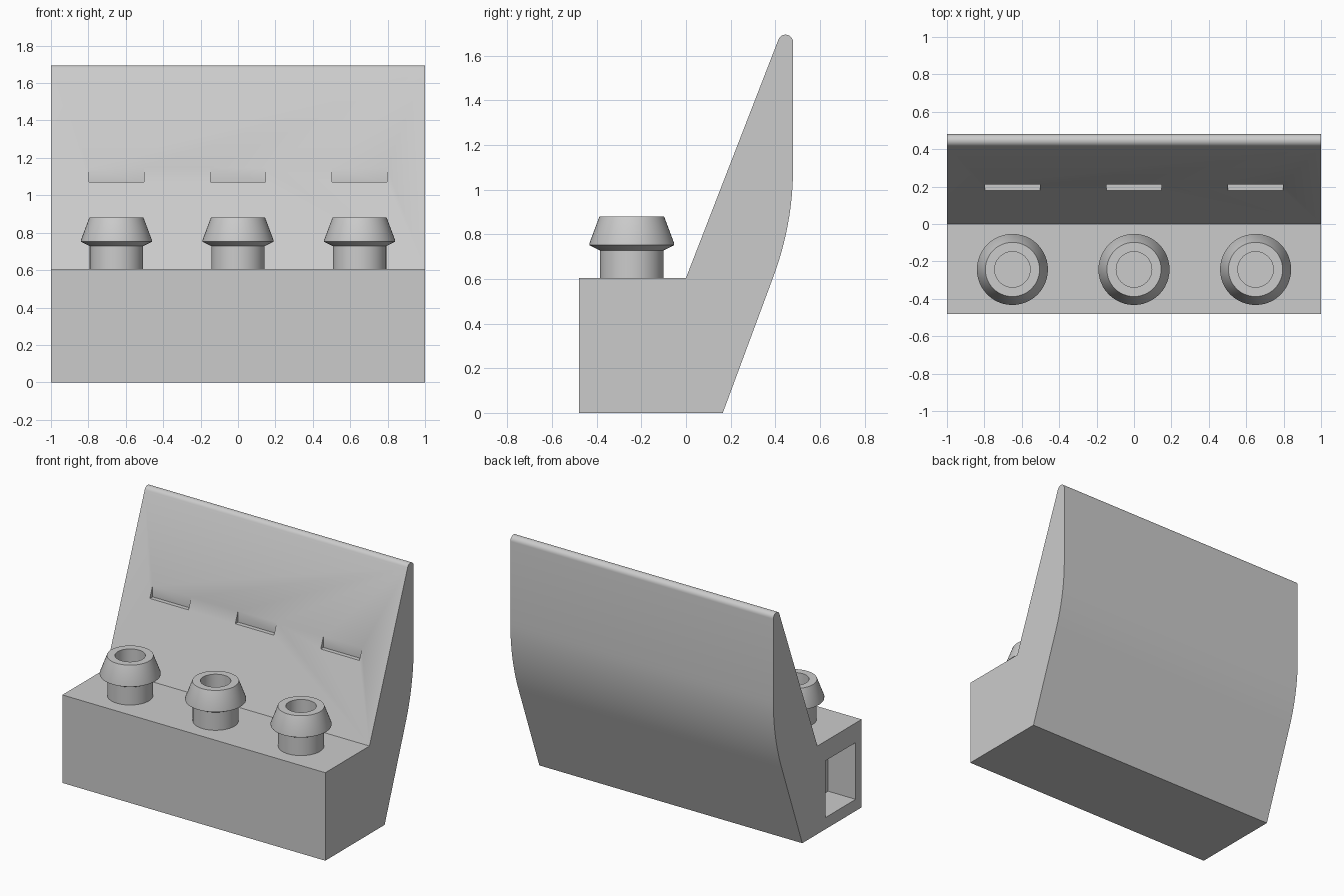
import bpy, bmesh
from math import cos, sin, pi, radians

cube = bpy.data.objects.get("Cube")
if cube:
    bpy.data.objects.remove(cube, do_unlink=True)

grey = bpy.data.materials.new("light_grey")
grey.use_nodes = True
colour = (0.6, 0.6, 0.6, 1)
grey.diffuse_color = colour
grey.node_tree.nodes["Principled BSDF"].inputs["Base Color"].default_value = colour

PEG_X = (-0.65, 0, 0.65)
PEG_Y = -0.243
SEAT_Z = 0.605


def make_object(name, bm):
    bmesh.ops.recalc_face_normals(bm, faces=bm.faces)
    mesh = bpy.data.meshes.new(name)
    bm.to_mesh(mesh)
    bm.free()
    mesh.materials.append(grey)
    obj = bpy.data.objects.new(name, mesh)
    bpy.context.collection.objects.link(obj)
    return obj


def smooth(obj):
    bpy.ops.object.select_all(action='DESELECT')
    obj.select_set(True)
    bpy.context.view_layer.objects.active = obj
    bpy.ops.object.shade_smooth_by_angle(angle=radians(30))


def arc(cy, cz, r, start, end, steps):
    angles = [radians(start + (end - start) * i / steps) for i in range(steps + 1)]
    return [(cy + r * cos(a), cz + r * sin(a)) for a in angles]


def box(name, low, high):
    bm = bmesh.new()
    bmesh.ops.create_cube(bm, size=1)
    for v in bm.verts:
        v.co = [high[i] if v.co[i] > 0 else low[i] for i in range(3)]
    return make_object(name, bm)


def cut(obj, cutter):
    mod = obj.modifiers.new("cut", 'BOOLEAN')
    mod.operation = 'DIFFERENCE'
    mod.solver = 'EXACT'
    mod.object = cutter
    bpy.context.view_layer.objects.active = obj
    bpy.ops.object.modifier_apply(modifier=mod.name)
    bpy.data.objects.remove(cutter, do_unlink=True)


# Body: side profile with curved back and rounded tip, extruded across x
profile = [(-0.48, 0), (0.165, 0)]
profile += arc(0.48 - 1.4, 1.1, 1.4, -21, 0, 12)
profile += arc(0.446, 1.661, 0.034, 0, 159, 12)
profile += [(0, SEAT_Z), (-0.48, SEAT_Z)]
bm = bmesh.new()
face = bm.faces.new([bm.verts.new((-1, y, z)) for y, z in profile])
swept = bmesh.ops.extrude_face_region(bm, geom=[face])["geom"]
bmesh.ops.translate(bm, vec=(2, 0, 0),
                    verts=[g for g in swept if isinstance(g, bmesh.types.BMVert)])
body = make_object("body", bm)

# Shallow notches in the slope, one behind each peg
for x in PEG_X:
    cut(body, box("notch_cutter", (x - 0.147, 0.05, 1.07), (x + 0.147, 0.21, 1.3)))

# Rectangular pocket in one end
cut(body, box("pocket_cutter", (-1.1, -0.415, 0.08), (-0.79, -0.085, 0.47)))
smooth(body)

# Flanged hollow pegs, lathed from a radius and height profile
peg_profile = [(0, SEAT_Z + 0.002), (0.095, SEAT_Z + 0.002), (0.095, 0.88), (0.145, 0.88),
               (0.19, 0.76), (0.19, 0.752), (0.143, 0.728), (0.143, SEAT_Z - 0.01)]
for side, x in zip(("right", "middle", "left"), PEG_X):
    bm = bmesh.new()
    verts = [bm.verts.new((r, 0, z)) for r, z in peg_profile]
    edges = [bm.edges.new(pair) for pair in zip(verts, verts[1:])]
    bmesh.ops.spin(bm, geom=verts + edges, cent=(0, 0, 0), axis=(0, 0, 1),
                   angle=2 * pi, steps=48, use_duplicate=False)
    bmesh.ops.remove_doubles(bm, verts=bm.verts, dist=0.0005)
    bmesh.ops.translate(bm, vec=(x, PEG_Y, 0), verts=bm.verts)
    smooth(make_object(side + "_peg", bm))
